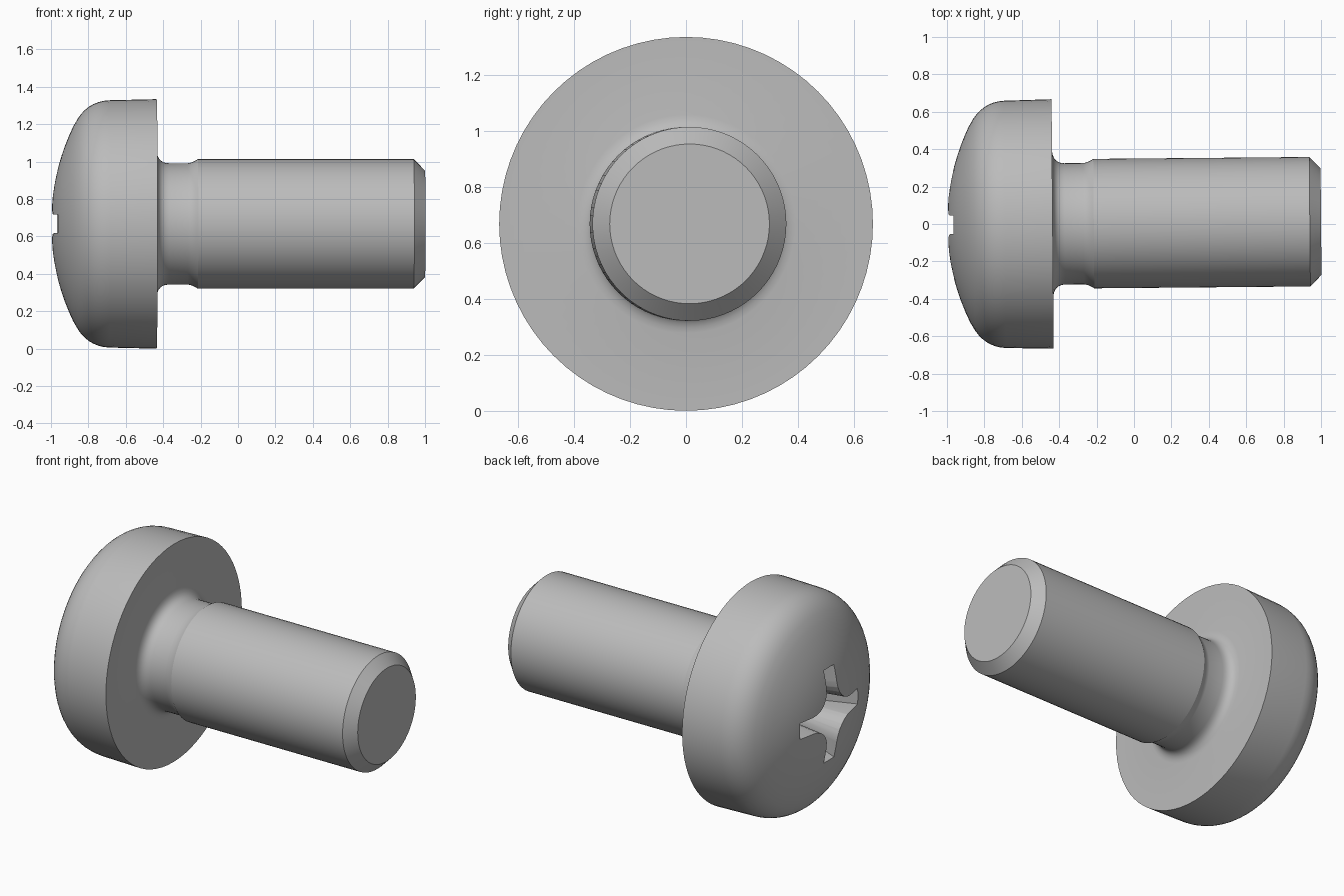
import bpy, bmesh, math
from mathutils import Matrix, Vector

cube = bpy.data.objects.get("Cube")
if cube:
    bpy.data.objects.remove(cube, do_unlink=True)

SEGMENTS = 72
AXIS_Z = 0.667

steel = bpy.data.materials.new("plain grey steel")
steel.use_nodes = True
grey = (0.5, 0.5, 0.5, 1)
steel.diffuse_color = grey
steel.node_tree.nodes["Principled BSDF"].inputs["Base Color"].default_value = grey


def make_object(name, bm):
    bmesh.ops.recalc_face_normals(bm, faces=bm.faces)
    mesh = bpy.data.meshes.new(name)
    bm.to_mesh(mesh)
    bm.free()
    mesh.materials.append(steel)
    obj = bpy.data.objects.new(name, mesh)
    bpy.context.collection.objects.link(obj)
    return obj


def bezier(a, b, c, steps):
    """Points of a quadratic curve from a to c, pulled towards b."""
    a, b, c = Vector(a), Vector(b), Vector(c)
    ts = [i / steps for i in range(steps + 1)]
    return [tuple(a * (1 - t) ** 2 + b * 2 * t * (1 - t) + c * t * t) for t in ts]


def loft(bm, rings):
    """Skin a list of equally long vertex rings with quads."""
    for a, b in zip(rings, rings[1:]):
        for i in range(len(a)):
            j = (i + 1) % len(a)
            bm.faces.new((a[i], a[j], b[j], b[i]))


# Screw outline as (position along axis, radius): dome, rim, neck, shank, tip
dome_radius = 1.2
profile = []
for i in range(1, 11):
    r = 0.052 * i
    profile.append((-1 + dome_radius - math.sqrt(dome_radius ** 2 - r * r), r))
profile += bezier((-0.87, 0.54), (-0.81, 0.655), (-0.69, 0.661), 8)
profile += [(-0.435, 0.667)]
profile += bezier((-0.435, 0.39), (-0.43, 0.326), (-0.37, 0.324), 6)
profile += bezier((-0.27, 0.324), (-0.245, 0.326), (-0.215, 0.346), 4)
profile += [(0.94, 0.346), (1.0, 0.285)]

bm = bmesh.new()
rings = []
for x, r in profile:
    angles = [math.tau * i / SEGMENTS for i in range(SEGMENTS)]
    rings.append([bm.verts.new((x, r * math.cos(a), r * math.sin(a))) for a in angles])
loft(bm, rings)
bm.faces.new(rings[0])
bm.faces.new(rings[-1])
screw = make_object("pan_head_screw", bm)


def cross_section(bm, x, length, half, fillet):
    """Four-armed cross with rounded inner corners."""
    quarter = [(length, half)]
    c = half + fillet
    for i in range(7):
        a = math.radians(-90 - 15 * i)
        quarter.append((c + fillet * math.cos(a), c + fillet * math.sin(a)))
    quarter.append((half, length))
    ring = []
    for k in range(4):
        turn = Matrix.Rotation(k * math.pi / 2, 2)
        for p in quarter:
            y, z = turn @ Vector(p)
            ring.append(bm.verts.new((x, y, z)))
    return ring


# Tapered cross recess, cut into the dome
bm = bmesh.new()
sections = [cross_section(bm, -1.05, 0.32, 0.052, 0.14),
            cross_section(bm, -0.65, 0.15, 0.04, 0.08)]
loft(bm, sections)
bm.faces.new(sections[0])
tip = bm.verts.new((-0.59, 0, 0))
floor = sections[1]
for i in range(len(floor)):
    bm.faces.new((floor[i], floor[(i + 1) % len(floor)], tip))
cutter = make_object("recess_cutter", bm)
cutter.hide_render = True

cut = screw.modifiers.new("cross recess", "BOOLEAN")
cut.operation = "DIFFERENCE"
cut.solver = "EXACT"
cut.object = cutter
bpy.context.view_layer.objects.active = screw
screw.select_set(True)
bpy.ops.object.modifier_apply(modifier=cut.name)
bpy.data.objects.remove(cutter, do_unlink=True)
bpy.ops.object.shade_smooth_by_angle(angle=math.radians(30))

# The shank leans very slightly sideways
screw.rotation_euler.z = math.radians(0.5)
screw.location = (0, 0.004, AXIS_Z)
